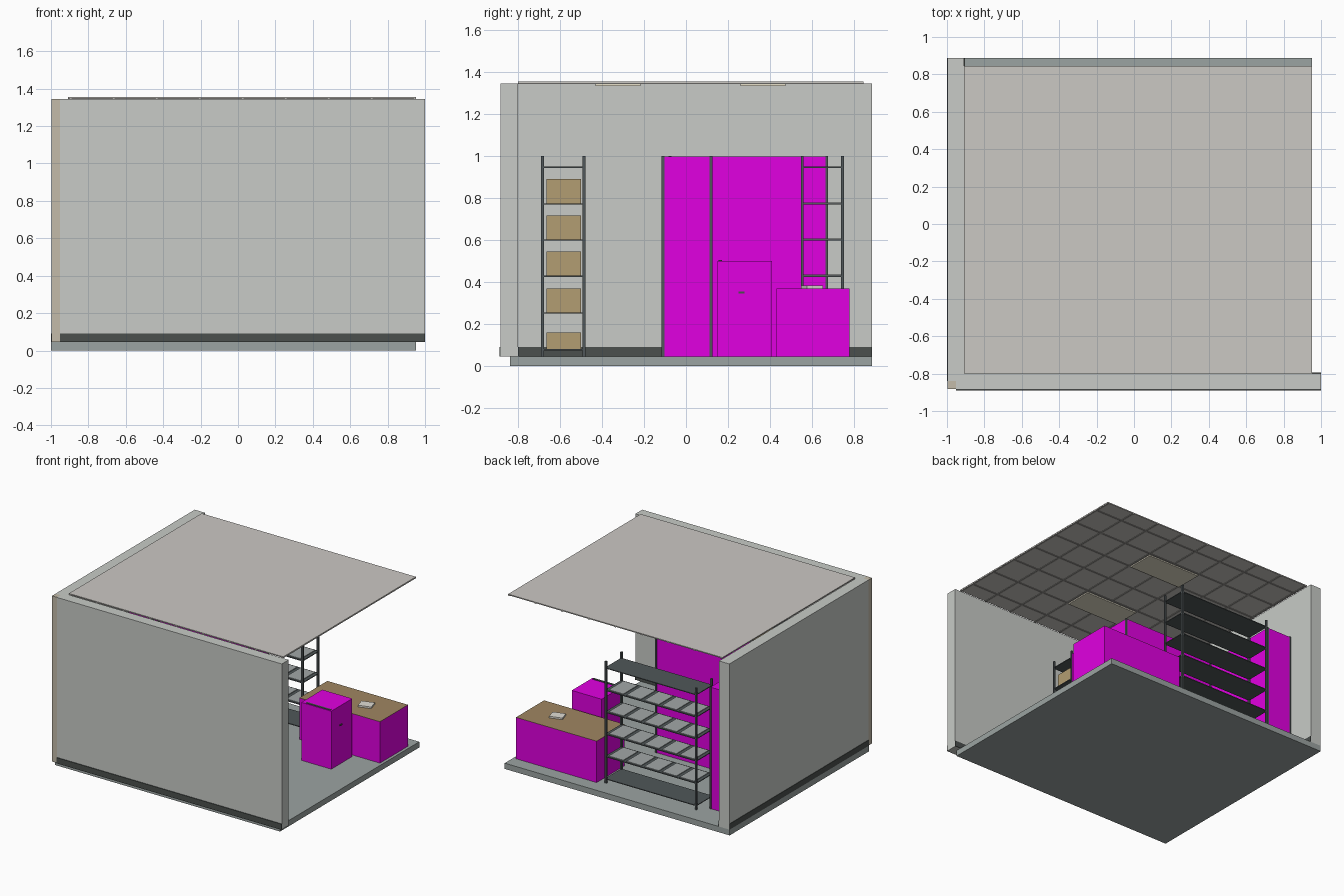
import bpy, bmesh
from mathutils import Vector, Matrix

if "Cube" in bpy.data.objects:
    bpy.data.objects.remove(bpy.data.objects["Cube"])


def mat(name, c):
    m = bpy.data.materials.new(name)
    m.diffuse_color = (*c, 1)
    m.use_nodes = True
    m.node_tree.nodes["Principled BSDF"].inputs["Base Color"].default_value = m.diffuse_color
    return m


WALL = mat("wall_paint", (0.58, 0.6, 0.57))
BEIGE = mat("beige_trim", (0.55, 0.5, 0.4))
DARK = mat("dark_skirting", (0.07, 0.08, 0.075))
FLOOR = mat("floor_grey", (0.33, 0.37, 0.36))
STEEL = mat("rack_steel", (0.08, 0.095, 0.1))
TRAY = mat("tray_grey", (0.36, 0.39, 0.39))
CARD = mat("cardboard", (0.45, 0.34, 0.17))
WOOD = mat("desk_wood", (0.35, 0.24, 0.12))
PINK = mat("magenta", (0.75, 0.0, 0.75))
TILE = mat("ceiling_tile", (0.6, 0.58, 0.55))
BAR = mat("ceiling_bar", (0.35, 0.34, 0.32))
LAMP = mat("light_panel", (0.8, 0.75, 0.6))
PAPER = mat("paper", (0.75, 0.73, 0.66))


def boxes(name, m, *specs, rot=0):
    """One object from boxes given as (x0, x1, y0, y1, z0, z1)."""
    bm = bmesh.new()
    for x0, x1, y0, y1, z0, z1 in specs:
        c = Vector((x0 + x1, y0 + y1, z0 + z1)) / 2
        bmesh.ops.create_cube(bm, size=1, matrix=Matrix.Translation(c) @ Matrix.Rotation(rot, 4, 'Z')
                              @ Matrix.Diagonal((x1 - x0, y1 - y0, z1 - z0, 1)))
    me = bpy.data.meshes.new(name)
    bm.to_mesh(me)
    bm.free()
    me.materials.append(m)
    ob = bpy.data.objects.new(name, me)
    bpy.context.collection.objects.link(ob)
    return ob


# room shell
F = 0.045
boxes("floor", FLOOR, (-1, 0.953, -0.84, 0.887, 0, F))
boxes("front_wall", WALL, (-0.953, 1, -0.885, -0.8, F, 1.345))
boxes("left_wall", WALL, (-0.997, -0.908, -0.84, 0.887, F, 1.345))
boxes("corner_pillar", BEIGE, (-0.997, -0.953, -0.883, -0.84, F, 1.345))
boxes("skirting", DARK,
      (-0.953, 1, -0.89, -0.885, F, 0.09), (-0.908, 1, -0.8, -0.795, F, 0.09),
      (-1, -0.997, -0.84, 0.887, F, 0.09), (-0.908, -0.903, -0.795, 0.887, F, 0.09))

# suspended ceiling with grid bars and two light panels
boxes("ceiling", TILE, (-0.908, 0.953, -0.8, 0.845, 1.348, 1.356))
T = 0.23
bars = [(-0.908, 0.953, y - 0.007, y + 0.007, 1.344, 1.348)
        for y in [-0.67 + T * i for i in range(7)] if y < 0.84]
bars += [(x - 0.007, x + 0.007, -0.8, 0.845, 1.344, 1.348)
         for x in [-0.895 + T * i for i in range(9)]]
boxes("ceiling_grid", BAR, *bars)
boxes("light_panels", LAMP, *[(-0.2, 0.25, y - 0.107, y + 0.107, 1.335, 1.346)
                              for y in (-0.325, 0.367)])

# racks: four posts and six shelves
LEVELS = (0.08, 0.255, 0.43, 0.603, 0.775, 0.95)
P = 0.014


def posts(name, x0, x1, y0, y1):
    boxes(name + "_posts", STEEL, *[(x, x + P, y, y + P, F, 1.0)
                                    for x in (x0, x1 - P) for y in (y0, y1 - P)])


def rack(name, x0, x1, y0, y1):
    posts(name, x0, x1, y0, y1)
    boxes(name + "_shelves", STEEL, *[(x0 + 0.002, x1 - 0.002, y0 + 0.002, y1 - 0.002, z - 0.006, z)
                                      for z in LEVELS])


X0, X1 = -0.617, 0.18
rack("back_rack", X0, X1, 0.547, 0.752)
rack("front_rack", X0, X1, -0.69, -0.48)

# flat trays on the back rack
n = 5
step = (X1 - X0 - 2 * P) / n
boxes("trays", TRAY, *[(X0 + P + i * step + 0.014, X0 + P + (i + 1) * step - 0.014, 0.56, 0.74, z, z + 0.005)
                       for z in LEVELS[1:5] for i in range(n)])

# cardboard boxes on the front rack
n = 4
step = (X1 - X0 - 2 * P) / n
boxes("cardboard_boxes", CARD, *[
    (X0 + P + i * step + 0.015, X0 + P + (i + 1) * step - 0.015, -0.665, -0.5, z, z + (0.08 if k == 0 else 0.115))
    for k, z in enumerate(LEVELS[:5]) for i in range(n)])

# enclosed magenta racks
posts("middle_cabinet", X0, X1, -0.116, 0.127)
boxes("middle_cabinet", PINK, (X0 + 0.004, X1 - 0.004, -0.112, 0.123, F, 0.998))
posts("left_cabinet", -0.9, -0.68, -0.083, 0.678)
boxes("left_cabinet", PINK, (-0.896, -0.684, -0.079, 0.674, F, 0.998))

# drawer unit with dark top strip and handle
boxes("drawer_unit", PINK, (0.445, 0.705, 0.15, 0.41, F, 0.5))
boxes("drawer_unit_strip", DARK, (0.48, 0.69, 0.155, 0.172, 0.5, 0.504))
boxes("drawer_handle", DARK, (0.705, 0.711, 0.25, 0.28, 0.345, 0.355))

# desk with wooden top and a stack of paper
boxes("desk", PINK, (0.23, 0.93, 0.432, 0.78, F, 0.368))
top = boxes("desk_top", WOOD, (0.23, 0.93, 0.432, 0.78, 0.368, 0.37))
boxes("paper_stack", PAPER, (0.645, 0.745, 0.56, 0.64, 0.37, 0.383), rot=0.3)
